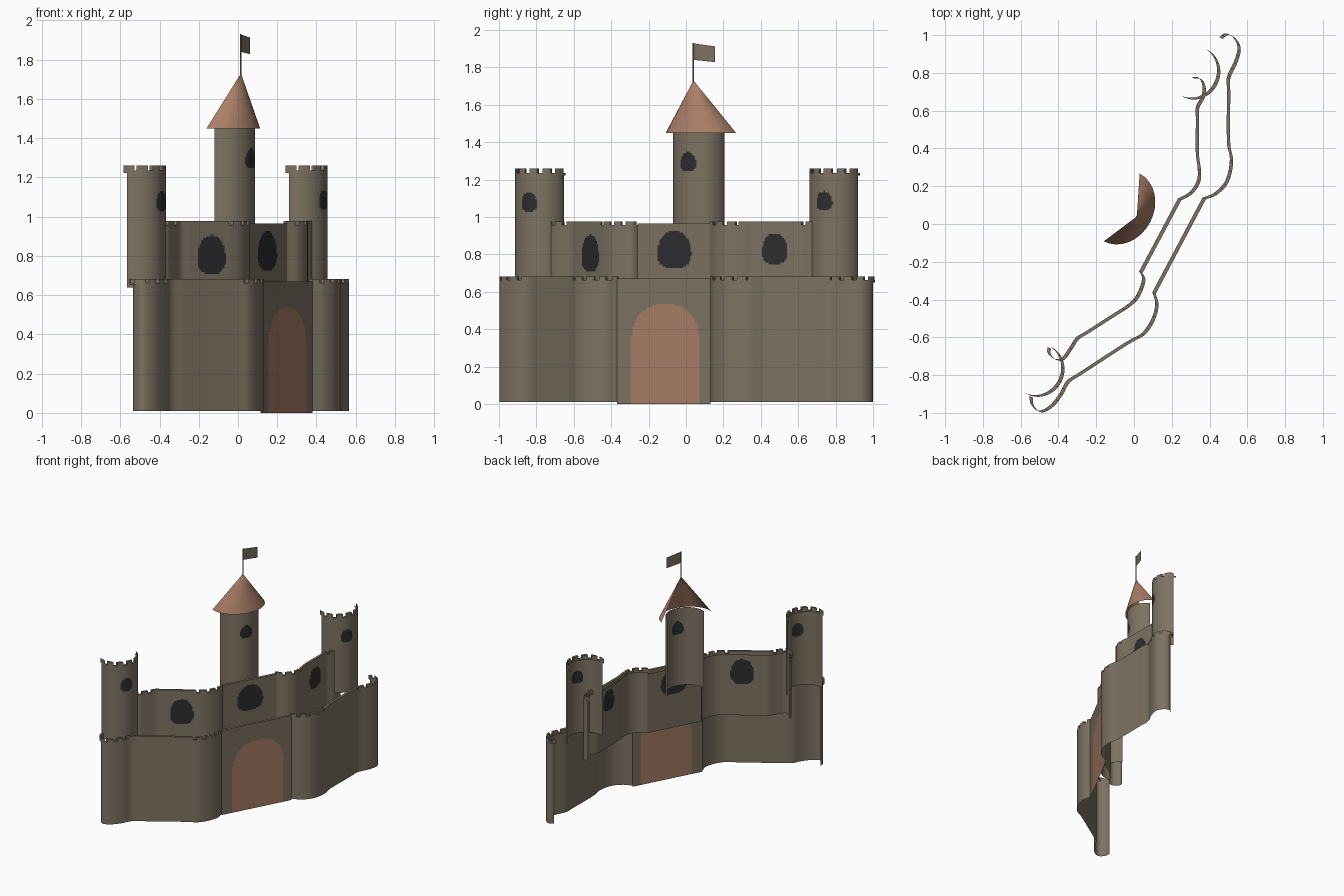
import bpy, bmesh, math
from mathutils import Vector

if "Cube" in bpy.data.objects:
    bpy.data.objects.remove(bpy.data.objects["Cube"])

T = Vector((.467, .884, 0))      # direction along the facade
N = Vector((.884, -.467, 0))     # outward direction of the facade
DEPTH = .02                      # depth of the parapets
STEP = .0095                     # grid size of the wall sheets


def material(name, rgb):
    m = bpy.data.materials.new(name)
    m.diffuse_color = (*rgb, 1)
    m.use_nodes = True
    m.node_tree.nodes["Principled BSDF"].inputs["Base Color"].default_value = m.diffuse_color
    return m


STONE = material("stone", (.205, .17, .122))
CLAY = material("clay", (.40, .21, .135))
DARK = material("dark_opening", (.026, .026, .03))


def finish(name, bm, mats):
    me = bpy.data.meshes.new(name)
    bm.to_mesh(me)
    bm.free()
    for m in mats:
        me.materials.append(m)
    ob = bpy.data.objects.new(name, me)
    bpy.context.collection.objects.link(ob)
    return ob


def resample(ctrl):
    """Smooth path through the control points, with the segment index of each column."""
    P = [Vector((x, y, 0)) for x, y in ctrl]
    pts, seg = [], []
    for i in range(len(P) - 1):
        a, b = P[i], P[i + 1]
        L = (b - a).length
        ta = (b - P[i - 1]).normalized() * L if i else b - a
        tb = (P[i + 2] - a).normalized() * L if i + 2 < len(P) else b - a
        n = max(1, math.ceil(L / STEP))
        for k in range(n):
            t = k / n
            pts.append(a * (2*t**3 - 3*t*t + 1) + ta * (t**3 - 2*t*t + t)
                       + b * (3*t*t - 2*t**3) + tb * (t**3 - t*t))
            seg.append(i)
    pts.append(P[-1])
    return pts, seg


def wall(name, ctrl, z0, ztop, flat=(), merlon=.02, period=.072,
         opening=None, door=False, parapet=True):
    """Thin wall sheet with crenels; opening = (x, y, z, half width, half height)."""
    pts, seg = resample(ctrl)
    base = ztop - merlon
    rows = max(1, round((base - z0) / STEP)) if opening else 8
    bm = bmesh.new()
    grid = [[bm.verts.new((p.x, p.y, z0 + (base - z0) * r / rows)) for r in range(rows + 1)]
            for p in pts]
    run = 0
    for i in range(len(pts) - 1):
        for r in range(rows):
            f = bm.faces.new((grid[i][r], grid[i+1][r], grid[i+1][r+1], grid[i][r+1]))
            f.smooth = True
            if opening:
                ox, oy, oz, hw, hh = opening
                c = f.calc_center_median()
                u = math.hypot(c.x - ox, c.y - oy) / hw
                v = (c.z - oz) / hh
                if door and v < 0:
                    v = 0
                if not door:     # egg shape, wider towards the sill
                    u *= 1 + .16 * max(-1, min(1, v))
                if u ** 2.3 + abs(v) ** 2.3 < 1:
                    f.material_index = 1
        # ledge and merlon of this column
        a, b = pts[i], pts[i + 1]
        run += (b - a).length
        if not parapet:
            continue
        up = seg[i] in flat or (run % period) < period * .62
        h = ztop if up else base
        back = -N * DEPTH
        q = [bm.verts.new((p.x, p.y, z)) for z in (base - .012, h)
             for p in (a, b, b + back, a + back)]
        fs = [(4, 5, 6, 7), (2, 3, 7, 6)]
        if up:
            fs += [(3, 0, 4, 7), (1, 2, 6, 5)]
            w = [bm.verts.new((p.x, p.y, z)) for p, z in ((a, base), (b, base), (b, h), (a, h))]
            bm.faces.new(w)
        for f in fs:
            bm.faces.new([q[k] for k in f])
    return finish(name, bm, [STONE, CLAY if door else DARK])


def half_ring(c, rt, rn, n=20):
    c = Vector((*c, 0))
    out = []
    for k in range(n + 1):
        a = -math.pi / 2 + math.pi * k / n
        p = c + T * rt * math.sin(a) + N * rn * math.cos(a)
        out.append((p.x, p.y))
    return out


# Outer lower walls and gate
wall("outer_wall_left", [(-.535, -.92), (-.53, -.96), (-.49, -.997), (-.43, -.97), (-.38, -.91),
     (-.34, -.84), (-.28, -.80), (-.05, -.65), (0, -.62), (.06, -.585), (.11, -.51),
     (.13, -.43), (.115, -.37)], .01, .683, flat=(5, 6, 7))
wall("outer_wall_right", [(.38, .13), (.44, .155), (.50, .22), (.525, .33), (.51, .42), (.51, .70),
     (.51, .77), (.55, .86), (.565, .93), (.54, .98), (.50, 1.0), (.47, .98)],
     .01, .683, flat=(3, 4, 5))
wall("gate_wall", [(.115, -.37), (.38, .13)], 0, .67, flat=(0,),
     opening=(.257, -.113, .33, .205, .205), door=True)

# Inner upper walls
wall("inner_wall_left", [(-.44, -.66), (-.44, -.69), (-.41, -.72), (-.37, -.72), (-.33, -.67),
     (-.29, -.61), (-.25, -.585), (-.07, -.47), (-.03, -.445), (.02, -.40), (.05, -.34),
     (.06, -.29), (.045, -.26)], .46, .977, flat=(5, 6),
     opening=(-.135, -.512, .805, .083, .1))
wall("inner_wall_right", [(.25, .125), (.31, .16), (.35, .22), (.355, .28), (.345, .36), (.345, .55),
     (.345, .61), (.375, .67), (.38, .72), (.36, .765), (.32, .77)], .46, .977, flat=(3, 4, 5),
     opening=(.345, .475, .83, .067, .083))
wall("inner_gate_wall", [(.045, -.26), (.25, .125)], .46, .965, flat=(0,),
     opening=(.15, -.063, .825, .102, .102))

# Corner towers: half shells open to the back
wall("corner_tower_left", half_ring((-.5, -.777), .14, .13), .64, 1.26, merlon=.025,
     opening=(-.385, -.842, 1.08, .047, .051))
wall("corner_tower_right", half_ring((.325, .797), .14, .13), .64, 1.26, merlon=.025,
     opening=(.443, .735, 1.085, .047, .051))

# Central tower
wall("central_tower", half_ring((-.05, .075), .147, .135), .84, 1.455, merlon=0,
     opening=(.066, .01, 1.295, .047, .052), parapet=False)

# Conical roof: half cone leaning forward
APEX = Vector((.015, .04, 1.73))
bm = bmesh.new()
ring = [Vector((x, y, 1.45)) for x, y in half_ring((-.065, .088), .203, .17, 16)]
rows = [[bm.verts.new(p.lerp(APEX, t)) for p in ring] for t in (0, .33, .66)]
tip = bm.verts.new(APEX)
for i in range(len(ring) - 1):
    for lo, hi in zip(rows, rows[1:]):
        bm.faces.new((lo[i], lo[i+1], hi[i+1], hi[i])).smooth = True
    bm.faces.new((rows[-1][i], rows[-1][i+1], tip)).smooth = True
finish("tower_roof", bm, [CLAY])

# Flag pole
bm = bmesh.new()
bmesh.ops.create_cone(bm, cap_ends=True, segments=8, radius1=.004, radius2=.004, depth=.23)
bmesh.ops.translate(bm, verts=bm.verts, vec=(.015, .04, 1.815))
finish("flag_pole", bm, [STONE])

# Flag
bm = bmesh.new()
bm.faces.new([bm.verts.new(p) for p in ((.015, .04, 1.84), (.062, .155, 1.828),
                                        (.062, .155, 1.912), (.015, .04, 1.928))])
finish("flag", bm, [STONE])
